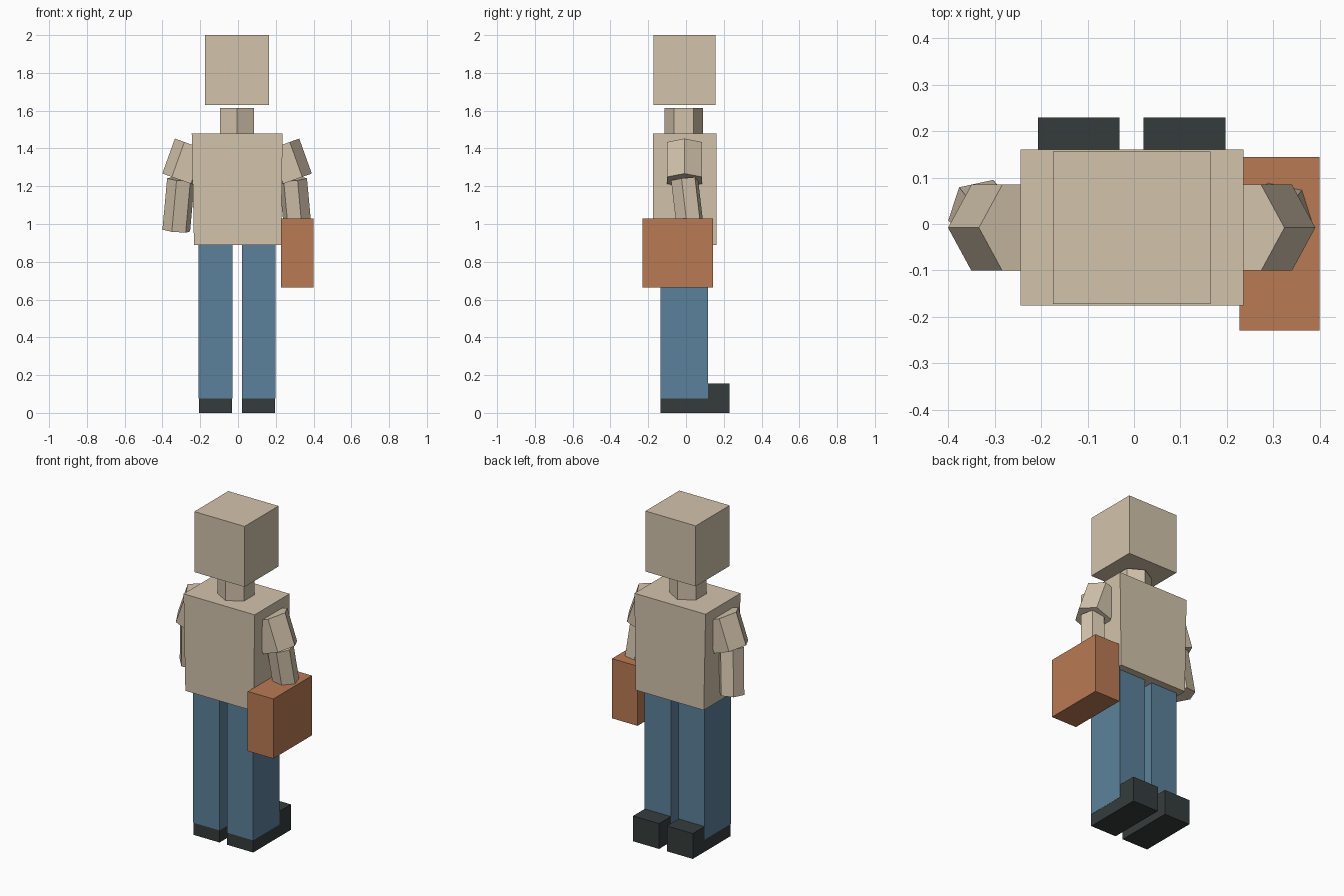
import bpy, bmesh, math
from mathutils import Vector

if "Cube" in bpy.data.objects:
    bpy.data.objects.remove(bpy.data.objects["Cube"])

MID = -0.005  # symmetry plane of the body


def material(name, rgb):
    m = bpy.data.materials.new(name)
    m.diffuse_color = (*rgb, 1)
    m.use_nodes = True
    m.node_tree.nodes["Principled BSDF"].inputs["Base Color"].default_value = m.diffuse_color
    return m


BEIGE = material("beige", (0.65, 0.545, 0.41))
BLUE = material("denim_blue", (0.108, 0.222, 0.325))
DARK = material("charcoal", (0.036, 0.046, 0.045))
RUST = material("rust_orange", (0.49, 0.195, 0.09))


def loft(name, bottom, top, mat, mirror=False):
    """Closed solid between two matching rings of points."""
    bm = bmesh.new()
    flip = (lambda p: (2 * MID - p[0], p[1], p[2])) if mirror else (lambda p: p)
    a = [bm.verts.new(flip(p)) for p in bottom]
    b = [bm.verts.new(flip(p)) for p in top]
    bm.faces.new(a)
    bm.faces.new(b)
    for i in range(len(a)):
        j = (i + 1) % len(a)
        bm.faces.new((a[i], a[j], b[j], b[i]))
    bmesh.ops.recalc_face_normals(bm, faces=bm.faces)
    me = bpy.data.meshes.new(name)
    bm.to_mesh(me)
    bm.free()
    me.materials.append(mat)
    ob = bpy.data.objects.new(name, me)
    bpy.context.collection.objects.link(ob)
    return ob


def rect(x0, x1, y0, y1, z):
    return [(x0, y0, z), (x1, y0, z), (x1, y1, z), (x0, y1, z)]


def box(name, x0, x1, y0, y1, z0, z1, mat, mirror=False):
    return loft(name, rect(x0, x1, y0, y1, z0), rect(x0, x1, y0, y1, z1), mat, mirror)


def hex_limb(name, low, high, radius, turn, mat, mirror=False):
    """Six-sided prism along the axis from low to high."""
    low, high = Vector(low), Vector(high)
    rot = Vector((0, 0, 1)).rotation_difference(high - low)
    ring = []
    for k in range(6):
        t = math.radians(turn + 60 * k)
        ring.append(rot @ Vector((radius * math.cos(t), radius * math.sin(t), 0)))
    return loft(name, [low + v for v in ring], [high + v for v in ring], mat, mirror)


# Head, neck and slightly tapered torso
box("head", -0.175, 0.165, -0.172, 0.156, 1.63, 2.0, BEIGE)
hex_limb("neck", (MID, -0.012, 1.47), (MID, -0.012, 1.615), 0.103, 30, BEIGE)
loft("torso", rect(-0.233, 0.228, -0.176, 0.161, 0.89),
     rect(-0.245, 0.236, -0.176, 0.161, 1.48), BEIGE)

# Paired limbs, modelled on the -x side and mirrored
for side, mirror in (("left", False), ("right", True)):
    hex_limb(side + "_upper_arm", (-0.3, -0.008, 1.231), (-0.2335, -0.008, 1.416),
             0.107, 0, BEIGE, mirror)
    hex_limb(side + "_forearm", (-0.327, 0.024, 0.965), (-0.302, -0.008, 1.237),
             0.075, 12, BEIGE, mirror)
    box(side + "_leg", -0.208, -0.03, -0.136, 0.117, 0.075, 0.89, BLUE, mirror)
    # Shoe: low sole under the leg, taller block beyond it
    profile = [(-0.134, 0), (0.23, 0), (0.23, 0.155), (0.117, 0.155),
               (0.117, 0.075), (-0.134, 0.075)]
    loft(side + "_shoe", [(-0.207, y, z) for y, z in profile],
         [(-0.031, y, z) for y, z in profile], DARK, mirror)

# Carried case
box("case", 0.227, 0.4, -0.23, 0.144, 0.665, 1.03, RUST)
